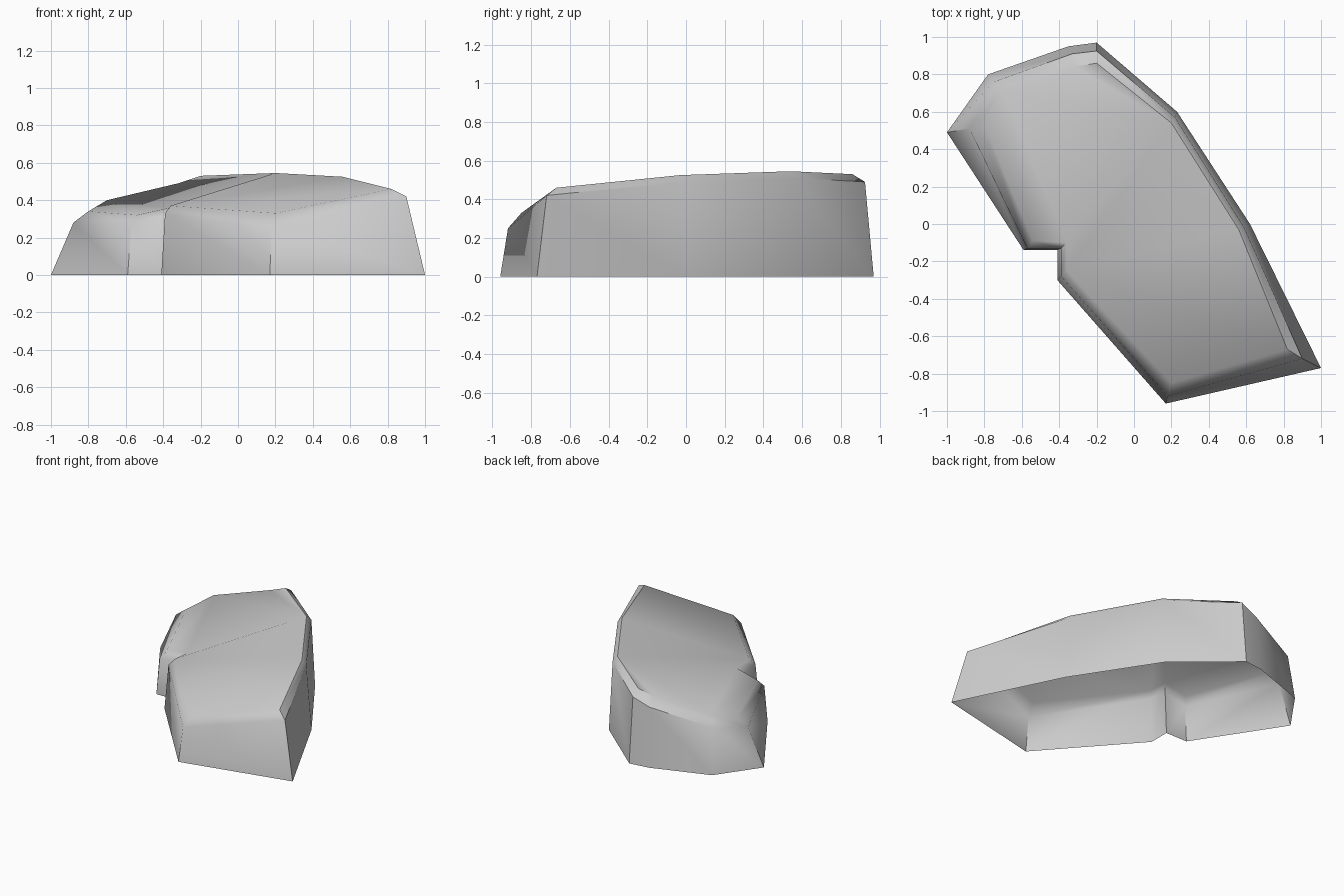
import bpy
import bmesh
import math

default_cube = bpy.data.objects.get("Cube")
if default_cube:
    bpy.data.objects.remove(default_cube, do_unlink=True)


def make_material(name, color):
    material = bpy.data.materials.new(name)
    material.use_nodes = True
    material.diffuse_color = color
    shader = material.node_tree.nodes["Principled BSDF"]
    shader.inputs["Base Color"].default_value = color
    shader.inputs["Roughness"].default_value = 0.9
    return material


# Each corner of the rock: foot on the ground, shoulder of the wall, crown edge
corners = {
    "back": ((-.2, .97, 0), (-.2, .925, .49), (-.2, .86, .53)),
    "back_left": ((.23, .6, 0), (.22, .57, .51), (.2, .54, .545)),
    "left": ((.62, 0, 0), (.59, -.02, .49), (.56, -.03, .525)),
    "front_left": ((1, -.77, 0), (.9, -.72, .42), (.82, -.67, .46)),
    "front": ((.17, -.96, 0), (.18, -.92, .25), (.2, -.85, .33)),
    "notch_front": ((-.41, -.3, 0), (-.39, -.28, .33), (-.36, -.25, .37)),
    "notch_inner": ((-.41, -.14, 0), (-.39, -.13, .31), (-.36, -.1, .36)),
    "notch_back": ((-.59, -.14, 0), (-.57, -.13, .27), (-.54, -.09, .32)),
    "right": ((-1, .49, 0), (-.88, .51, .28), (-.8, .52, .34)),
    "back_right": ((-.78, .8, 0), (-.75, .76, .34), (-.7, .71, .4)),
    "back_shoulder": ((-.35, .95, 0), (-.33, .91, .44), (-.32, .84, .49)),
}

# Facets of the crown, split along its ridges and valleys
crown_facets = [
    ("back_right", "back_shoulder", "back_left"),
    ("back_shoulder", "back", "back_left"),
    ("right", "back_right", "notch_back"),
    ("notch_back", "back_right", "notch_inner"),
    ("back_right", "back_left", "notch_inner"),
    ("notch_inner", "back_left", "notch_front"),
    ("notch_front", "back_left", "left"),
    ("notch_front", "left", "front_left"),
    ("notch_front", "front_left", "front"),
]

bm = bmesh.new()
columns = {name: [bm.verts.new(point) for point in points]
           for name, points in corners.items()}

# Walls and bevelled rim, open underneath
names = list(columns)
for index, name in enumerate(names):
    here = columns[name]
    previous = columns[names[index - 1]]
    for level in range(2):
        bm.faces.new((previous[level], here[level],
                      here[level + 1], previous[level + 1]))

# Crown
for facet in crown_facets:
    bm.faces.new([columns[name][-1] for name in facet])

bmesh.ops.recalc_face_normals(bm, faces=bm.faces)
# The crown must face up on an open shell
if sum(face.normal.z * face.calc_area() for face in bm.faces) < 0:
    bmesh.ops.reverse_faces(bm, faces=bm.faces)

mesh = bpy.data.meshes.new("rock")
bm.to_mesh(mesh)
bm.free()
rock = bpy.data.objects.new("rock", mesh)
bpy.context.collection.objects.link(rock)
mesh.materials.append(make_material("stone grey", (.6, .6, .6, 1)))

# Soft weathered slopes with crisp main edges
bpy.ops.object.select_all(action="DESELECT")
rock.select_set(True)
bpy.context.view_layer.objects.active = rock
bpy.ops.object.shade_smooth_by_angle(angle=math.radians(45))
